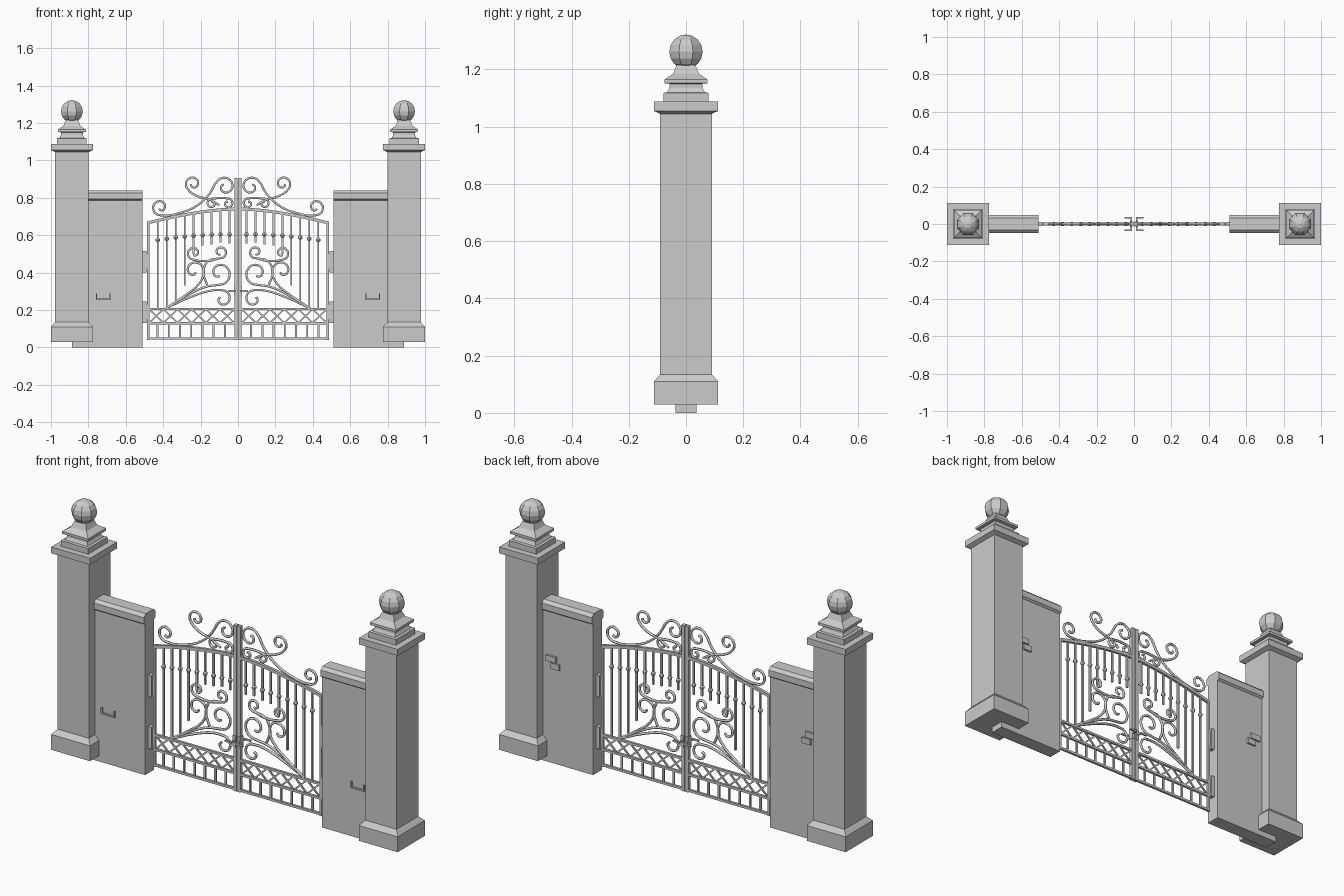
import bpy, bmesh, math
from mathutils import Vector, Matrix

if "Cube" in bpy.data.objects:
    bpy.data.objects.remove(bpy.data.objects["Cube"])


def finish(name, bm):
    bmesh.ops.recalc_face_normals(bm, faces=bm.faces)
    me = bpy.data.meshes.new(name)
    bm.to_mesh(me)
    bm.free()
    ob = bpy.data.objects.new(name, me)
    bpy.context.collection.objects.link(ob)
    return ob


def box(bm, x0, x1, y0, y1, z0, z1):
    m = Matrix.Translation(((x0 + x1) / 2, (y0 + y1) / 2, (z0 + z1) / 2))
    m = m @ Matrix.Diagonal((abs(x1 - x0), y1 - y0, z1 - z0, 1))
    bmesh.ops.create_cube(bm, size=1, matrix=m)


def bar(bm, p, q, w, d):
    """Flat bar between two (x, z) points."""
    a, b = Vector((p[0], 0, p[1])), Vector((q[0], 0, q[1]))
    v = b - a
    m = Matrix.Translation((a + b) / 2) @ Matrix.Rotation(-math.atan2(v.z, v.x), 4, 'Y')
    bmesh.ops.create_cube(bm, size=1, matrix=m @ Matrix.Diagonal((v.length, d, w, 1)))


def loft(bm, rings):
    """Skin a list of equal-length point loops and close both ends."""
    vs = [[bm.verts.new(p) for p in r] for r in rings]
    n = len(vs[0])
    for a, b in zip(vs, vs[1:]):
        for i in range(n):
            bm.faces.new((a[i], a[(i + 1) % n], b[(i + 1) % n], b[i]))
    bm.faces.new(vs[0])
    bm.faces.new(vs[-1])


def spiral(c, r, a0, turn, r1=0.012):
    """Points of a curl that tightens from r to r1."""
    n = int(abs(turn) / 40)
    out = []
    for i in range(n + 1):
        t = i / n
        a, k = math.radians(a0 + turn * t), r + (r1 - r) * t ** 1.3
        out.append((c[0] + k * math.cos(a), c[1] + k * math.sin(a)))
    return out


def top(x):
    """Height of the arched top rail."""
    return 0.74 - 0.075 * (max(x - 0.02, 0) / 0.465) ** 1.6


# Scroll paths for one leaf, as (distance from centre, height)
scrolls = [
    spiral((.07, .86), .05, 45, 380)[::-1] + [(.15, .825), (.21, .765), (.30, .722)]
    + spiral((.415, .75), .043, -90, 400),
    [(.10, .76), (.15, .79), (.22, .81)] + spiral((.24, .875), .04, -35, 380),
    spiral((.055, .77), .028, 80, 380, .008)[::-1] + spiral((.14, .77), .026, 100, -380, .008),
    [(.385, .21), (.28, .28), (.205, .345)] + spiral((.235, .41), .053, 190, -330),
    [(.385, .21), (.25, .29), (.17, .325)] + spiral((.1, .397), .064, -80, -380, .015),
    [(.385, .21), (.24, .275), (.14, .305)] + spiral((.085, .26), .048, 75, 330),
    spiral((.095, .51), .034, -80, -380)[::-1] + [(.16, .462)] + spiral((.235, .505), .036, -90, 380),
    [(.165, .335), (.185, .4), (.16, .462), (.1, .476)],
]

pillar_profile = [(.112, .03), (.112, .11), (.09, .135), (.09, 1.045), (.112, 1.055),
                  (.112, 1.088), (.079, 1.088), (.079, 1.118), (.066, 1.12), (.058, 1.135),
                  (.058, 1.15), (.075, 1.152), (.075, 1.165), (.045, 1.185), (.033, 1.215)]
wall_profile = [(-.037, 0), (-.037, .785), (-.048, .793), (-.048, .825), (-.032, .84),
                (.032, .84), (.048, .825), (.048, .793), (.037, .785), (.037, 0)]

for s, side in ((-1, "left"), (1, "right")):
    # Stone pillar with stepped cap
    bm = bmesh.new()
    loft(bm, [[(s * .888 + h * i, h * j, z) for i, j in ((-1, -1), (1, -1), (1, 1), (-1, 1))]
              for h, z in pillar_profile])
    finish("pillar_" + side, bm)

    # Ball finial
    bm = bmesh.new()
    bmesh.ops.create_uvsphere(bm, u_segments=8, v_segments=8, radius=.06,
                              matrix=Matrix.Translation((s * .888, 0, 1.262))
                              @ Matrix.Rotation(math.pi / 8, 4, 'Z') @ Matrix.Diagonal((1.05, 1.05, 1, 1)))
    finish("finial_" + side, bm)

    # Low wall with chamfered coping
    bm = bmesh.new()
    loft(bm, [[(s * x, y, z) for y, z in wall_profile] for x in (.51, .888)])
    finish("wall_" + side, bm)

    # Small front holder and rear latch plates on the wall
    bm = bmesh.new()
    box(bm, s * .68, s * .76, -.046, -.035, .255, .262)
    for x in (.68, .754):
        box(bm, s * x, s * (x + .006), -.046, -.035, .262, .288)
    box(bm, s * .72, s * .78, .035, .047, .53, .56)
    box(bm, s * .70, s * .75, .035, .047, .495, .525)
    finish("wall_brackets_" + side, bm)

    # Hinges
    bm = bmesh.new()
    for z in (.13, .40):
        box(bm, s * .49, s * .515, -.012, .012, z, z + .115)
    for z in (.19, .46):
        box(bm, s * .48, s * .495, -.006, .006, z - .04, z + .04)
    finish("hinges_" + side, bm)

    # Leaf frame: stiles, rails and arched top
    bm = bmesh.new()
    box(bm, s * .002, s * .02, -.01, .01, .04, .905)
    box(bm, s * .474, s * .487, -.007, .007, .04, .672)
    for z in (.048, .13, .205):
        bar(bm, (s * .01, z), (s * .48, z), .012, .012)
    loft(bm, [[(s * x, y, top(x) + dz) for y, dz in
               ((-.007, -.008), (.007, -.008), (.007, .008), (-.007, .008))]
              for x in [.01 + .477 * i / 10 for i in range(11)]])
    finish("gate_frame_" + side, bm)

    # Bottom pickets and diagonal lattice
    bm = bmesh.new()
    for i in range(7):
        x = s * (.07 + .06 * i)
        bar(bm, (x, .045), (x, .13), .010, .008)
    for i in range(6):
        a, b = .02 + .0758 * i, .02 + .0758 * (i + 1)
        bar(bm, (s * a, .132), (s * b, .204), .008, .007)
        bar(bm, (s * a, .204), (s * b, .132), .008, .007)
    finish("gate_lattice_" + side, bm)

    # Upright bars with knobs
    bm = bmesh.new()
    feet = [.555, .56, .55, .545, .50, .33, .25, .21, .205]
    for i, z0 in enumerate(feet):
        x = .045 + .048 * i
        zk = top(x) - .135 + .03 * i / 8
        bar(bm, (s * x, z0), (s * x, top(x)), .010, .009)
        bmesh.ops.create_uvsphere(bm, u_segments=8, v_segments=6, radius=.012,
                                  matrix=Matrix.Translation((s * x, 0, zk)))
    finish("gate_bars_" + side, bm)

    # Lever handles on a shared spindle
    bm = bmesh.new()
    box(bm, s * .012, s * .02, -.037, .037, .297, .306)
    for y in (-.037, .029):
        box(bm, s * .012, s * .052, y, y + .008, .297, .306)
    box(bm, s * .004, s * .022, -.013, .013, .27, .33)
    finish("handle_" + side, bm)

    # Wrought scrolls
    cu = bpy.data.curves.new("scrolls_" + side, 'CURVE')
    cu.dimensions = '3D'
    cu.bevel_depth, cu.bevel_resolution, cu.resolution_u = .0065, 1, 3
    cu.use_fill_caps = True
    for path in scrolls:
        sp = cu.splines.new('BEZIER')
        sp.bezier_points.add(len(path) - 1)
        for bp, (x, z) in zip(sp.bezier_points, path):
            bp.co = (s * x, 0, z)
            bp.handle_left_type = bp.handle_right_type = 'AUTO'
    bpy.context.collection.objects.link(bpy.data.objects.new("scrolls_" + side, cu))
